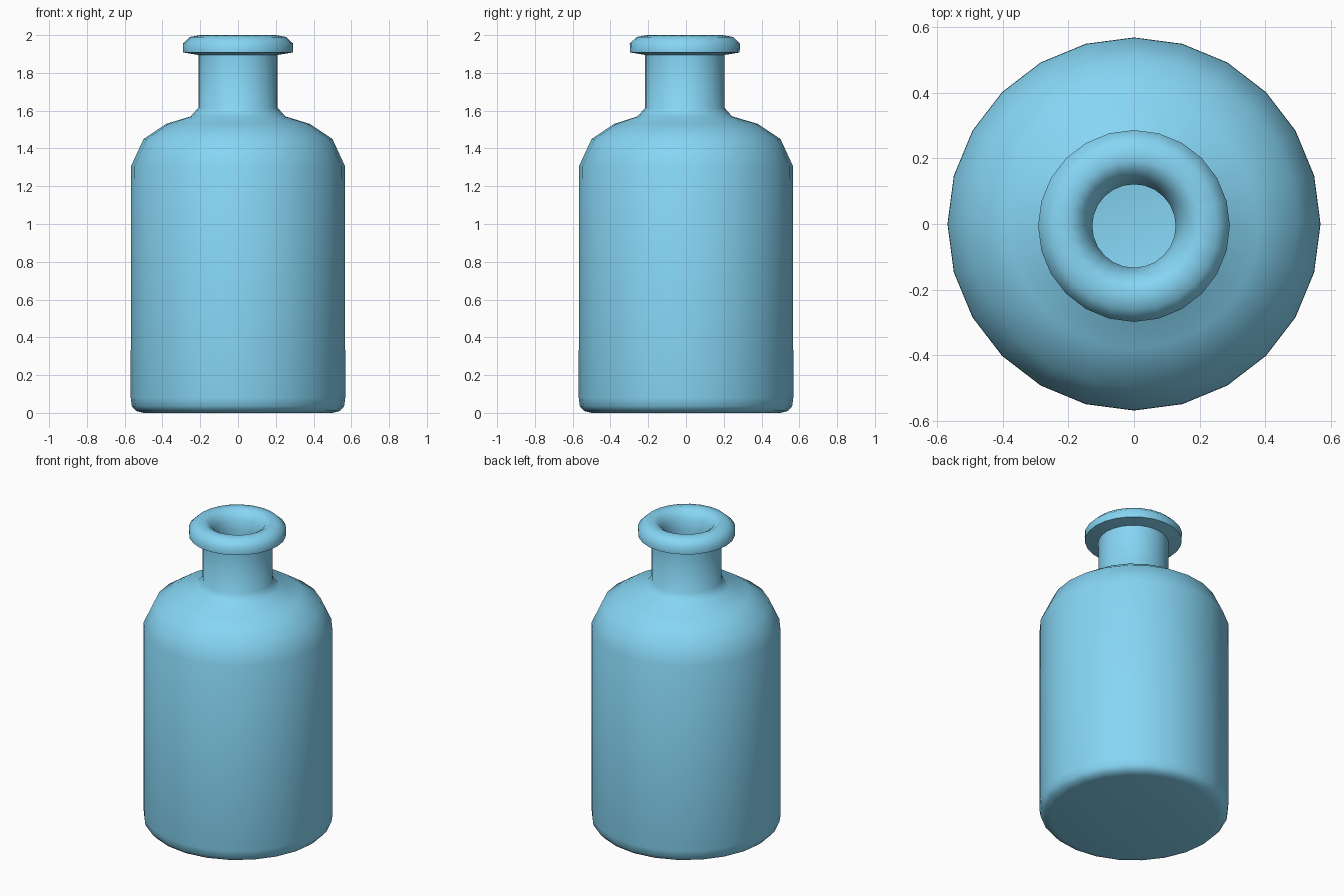
import bpy, bmesh, math

if "Cube" in bpy.data.objects:
    bpy.data.objects.remove(bpy.data.objects["Cube"])

SIDES = 24
# (radius, height) from the base, up the outside, over the lip, down the inside
PROFILE = [
    (0, 0.005), (0.50, 0.005), (0.54, 0.01), (0.562, 0.035), (0.568, 0.08),
    (0.567, 1.305),                                            # body wall
    (0.50, 1.45), (0.38, 1.53), (0.25, 1.57), (0.21, 1.615),   # shoulder
    (0.21, 1.895),                                             # neck
    (0.29, 1.908), (0.292, 1.955), (0.255, 1.99), (0.20, 2.0), # lip
    (0.165, 1.98), (0.14, 1.94), (0.127, 1.88),                # mouth
    (0.13, 1.60), (0.20, 1.52), (0.35, 1.47), (0.46, 1.40), (0.51, 1.29),
    (0.51, 0.10), (0.47, 0.06), (0, 0.06),                     # hollow inside
]
NECK_SHIFT = -0.006  # neck sits slightly forward of the body axis


def lathe(name, profile):
    bm = bmesh.new()
    rings = []
    for r, z in profile:
        dy = NECK_SHIFT if z > 1.55 else 0
        if r == 0:
            rings.append([bm.verts.new((0, dy, z))] * SIDES)
        else:
            rings.append([bm.verts.new((r * math.cos(2 * math.pi * i / SIDES),
                                        r * math.sin(2 * math.pi * i / SIDES) + dy, z))
                          for i in range(SIDES)])
    for a, b in zip(rings, rings[1:]):
        for i in range(SIDES):
            j = (i + 1) % SIDES
            bm.faces.new(list(dict.fromkeys((a[i], a[j], b[j], b[i]))))
    bmesh.ops.recalc_face_normals(bm, faces=bm.faces)
    mesh = bpy.data.meshes.new(name)
    bm.to_mesh(mesh)
    bm.free()
    obj = bpy.data.objects.new(name, mesh)
    bpy.context.collection.objects.link(obj)
    return obj


# Bottle with hollow interior
bottle = lathe("bottle", PROFILE)
for v in bottle.data.vertices:
    if v.co.z < 0.006:
        v.co.z = 0

glass = bpy.data.materials.new("blue_glass")
glass.diffuse_color = (0.24, 0.67, 0.91, 1)
glass.use_nodes = True
glass.node_tree.nodes["Principled BSDF"].inputs["Base Color"].default_value = glass.diffuse_color
bottle.data.materials.append(glass)

# Smooth shading
bpy.context.view_layer.objects.active = bottle
bottle.select_set(True)
bpy.ops.object.shade_smooth_by_angle(angle=math.radians(60))
